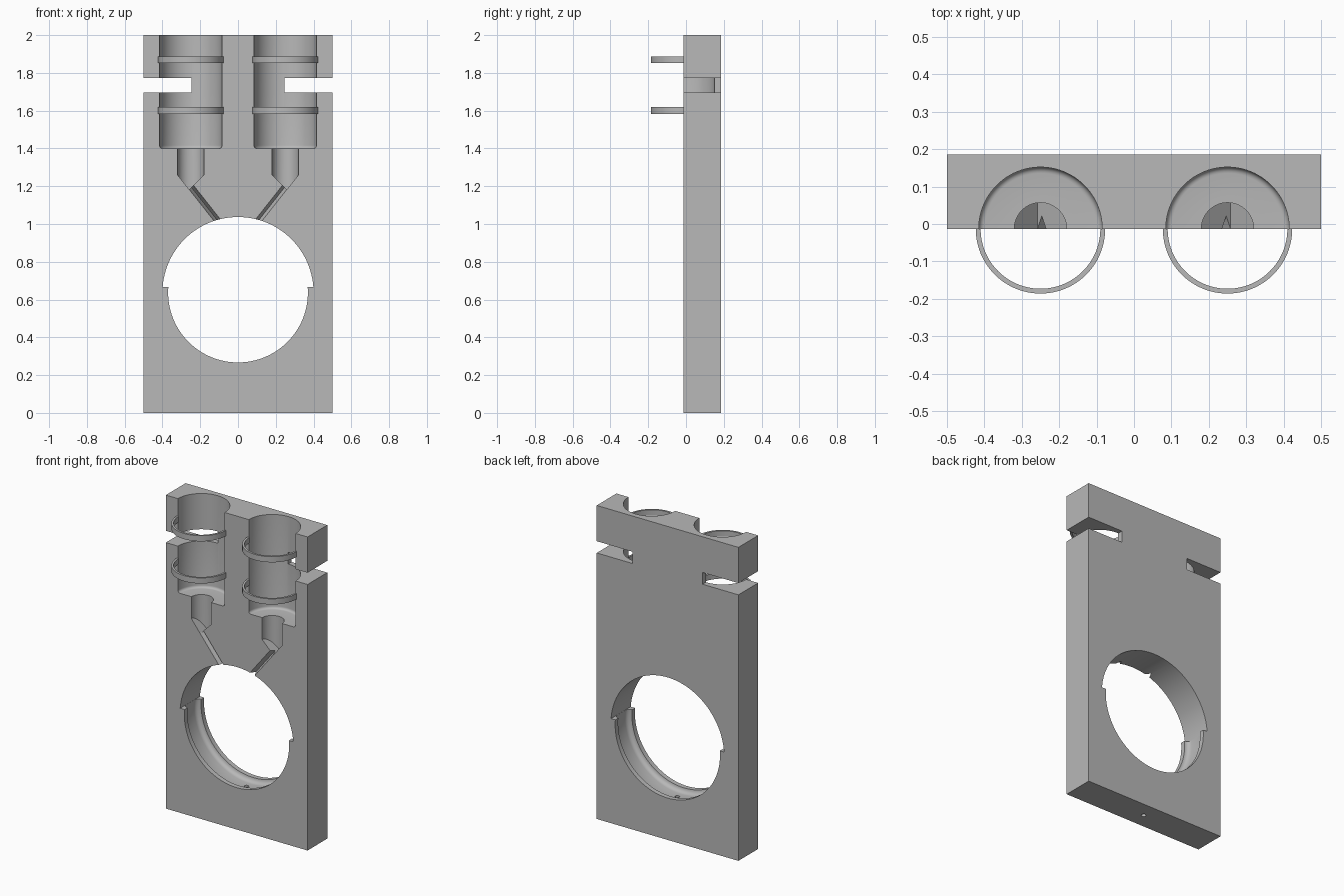
import bpy, bmesh, math
from mathutils import Matrix, Vector

if "Cube" in bpy.data.objects:
    bpy.data.objects.remove(bpy.data.objects["Cube"], do_unlink=True)

grey = bpy.data.materials.new("plain grey")
grey.use_nodes = True
grey.diffuse_color = (0.48, 0.48, 0.48, 1)
grey.node_tree.nodes["Principled BSDF"].inputs["Base Color"].default_value = grey.diffuse_color

FRONT, BACK = -0.013, 0.186
MID = (FRONT + BACK) / 2
HOLE_Z = 0.637
STEP_Z = 0.667


def finish(name, bm):
    bmesh.ops.recalc_face_normals(bm, faces=bm.faces)
    mesh = bpy.data.meshes.new(name)
    bm.to_mesh(mesh)
    bm.free()
    mesh.materials.append(grey)
    obj = bpy.data.objects.new(name, mesh)
    bpy.context.collection.objects.link(obj)
    return obj


def box(x0, x1, y0, y1, z0, z1):
    bm = bmesh.new()
    bmesh.ops.create_cube(bm, size=1)
    bmesh.ops.scale(bm, vec=(x1 - x0, y1 - y0, z1 - z0), verts=bm.verts)
    bmesh.ops.translate(bm, vec=((x0 + x1) / 2, (y0 + y1) / 2, (z0 + z1) / 2), verts=bm.verts)
    return bm


def lathe(profile, steps=96):
    """Solid of revolution about z from (radius, height) points."""
    bm = bmesh.new()
    pts = [bm.verts.new((r, 0, h)) for r, h in profile]
    edges = [bm.edges.new(pair) for pair in zip(pts, pts[1:])]
    bmesh.ops.spin(bm, geom=pts + edges, cent=(0, 0, 0), axis=(0, 0, 1),
                   angle=math.tau, steps=steps)
    bmesh.ops.remove_doubles(bm, verts=bm.verts, dist=1e-5)
    return bm


def trim(bm, co, no):
    """Cut away the side behind the plane and cap it."""
    cut = bmesh.ops.bisect_plane(bm, geom=bm.verts[:] + bm.edges[:] + bm.faces[:],
                                 plane_co=co, plane_no=no, clear_inner=True)
    edges = [e for e in cut["geom_cut"] if isinstance(e, bmesh.types.BMEdge)]
    bmesh.ops.holes_fill(bm, edges=edges)


def arc(cx, cy, r, a0, a1, n=5):
    return [(cx + r * math.cos(math.radians(a0 + (a1 - a0) * i / n)),
             cy + r * math.sin(math.radians(a0 + (a1 - a0) * i / n))) for i in range(n + 1)]


def select_only(obj):
    bpy.ops.object.select_all(action="DESELECT")
    obj.select_set(True)
    bpy.context.view_layer.objects.active = obj


def carve(target, name, bm):
    cutter = finish(name, bm)
    mod = target.modifiers.new(name, "BOOLEAN")
    mod.operation = "DIFFERENCE"
    mod.solver = "EXACT"
    mod.object = cutter
    select_only(target)
    bpy.ops.object.modifier_apply(modifier=mod.name)
    bpy.data.objects.remove(cutter, do_unlink=True)


plate = finish("base_plate", box(-0.5, 0.5, FRONT, BACK, 0, 2))
to_y = Matrix.Translation((0, MID, HOLE_Z)) @ Matrix.Rotation(math.pi / 2, 4, "X")

# large round opening, wider above the step
upper = lathe([(0, -0.2), (0.4, -0.2), (0.4, 0.2), (0, 0.2)], 128)
upper.transform(to_y)
trim(upper, (0, 0, STEP_Z), (0, 0, 1))
carve(plate, "upper_opening", upper)

# lower opening with a rounded groove between two lips
lip, floor = 0.37, 0.399
groove = arc(lip, 0.04, 0.029, 90, 0)
lower = lathe([(0, -0.2), (lip, -0.2)] + [(r, -h) for r, h in groove]
              + groove[::-1] + [(lip, 0.2), (0, 0.2)], 128)
lower.transform(to_y)
carve(plate, "lower_opening", lower)

# small drain drilled from the base into the groove
drain = lathe([(0, -0.05), (0.014, -0.05), (0.014, 0.3), (0, 0.3)], 24)
drain.transform(Matrix.Translation((0, MID, 0)))
carve(plate, "drain", drain)

for side, s in (("right", -1), ("left", 1)):
    axis = Matrix.Translation((s * 0.25, FRONT, 0))

    # holder pocket with a filleted floor
    pocket = lathe([(0, 1.4)] + arc(0.149, 1.416, 0.016, -90, 0)
                   + [(0.165, 2.1), (0, 2.1)])
    pocket.transform(axis)
    carve(plate, side + "_pocket", pocket)

    # narrow neck with a slanted bottom
    neck = lathe([(0, 1.1), (0.07, 1.1), (0.07, 1.45), (0, 1.45)], 64)
    neck.transform(axis)
    trim(neck, (s * 0.32, 0, 1.26), (-s * 0.784, 0, 0.62))
    trim(neck, (s * 0.18, 0, 1.26), (s * 0.707, 0, 0.707))
    carve(plate, side + "_neck", neck)

    # V channel running from the neck to the opening
    start, end = Vector((s * 0.27, 0, 1.223)), Vector((s * 0.09, 0, 0.995))
    across = Vector((-s * 0.784, 0, 0.62))
    w = 0.016
    section = [(-w, FRONT - 0.05), (w, FRONT - 0.05), (w, FRONT), (0, FRONT + 0.035), (-w, FRONT)]
    channel = bmesh.new()
    face = channel.faces.new([channel.verts.new(start + across * p + Vector((0, y, 0)))
                              for p, y in section])
    ext = bmesh.ops.extrude_face_region(channel, geom=[face], use_keep_orig=True)
    bmesh.ops.translate(channel, vec=end - start,
                        verts=[v for v in ext["geom"] if isinstance(v, bmesh.types.BMVert)])
    carve(plate, side + "_channel", channel)

    # side slot through the plate
    x0, x1 = sorted((s * 0.247, s * 0.6))
    carve(plate, side + "_slot", box(x0, x1, -0.3, 0.3, 1.697, 1.772))

    # half-round retaining hoops
    for level, z in (("lower", 1.583), ("upper", 1.852)):
        hoop = lathe([(0.16, z), (0.173, z), (0.173, z + 0.036), (0.16, z + 0.036), (0.16, z)])
        hoop.transform(axis)
        trim(hoop, (0, FRONT, 0), (0, -1, 0))
        obj = finish(f"{side}_{level}_hoop", hoop)
        select_only(obj)
        bpy.ops.object.shade_smooth_by_angle(angle=math.radians(30))

select_only(plate)
bpy.ops.object.shade_smooth_by_angle(angle=math.radians(30))
